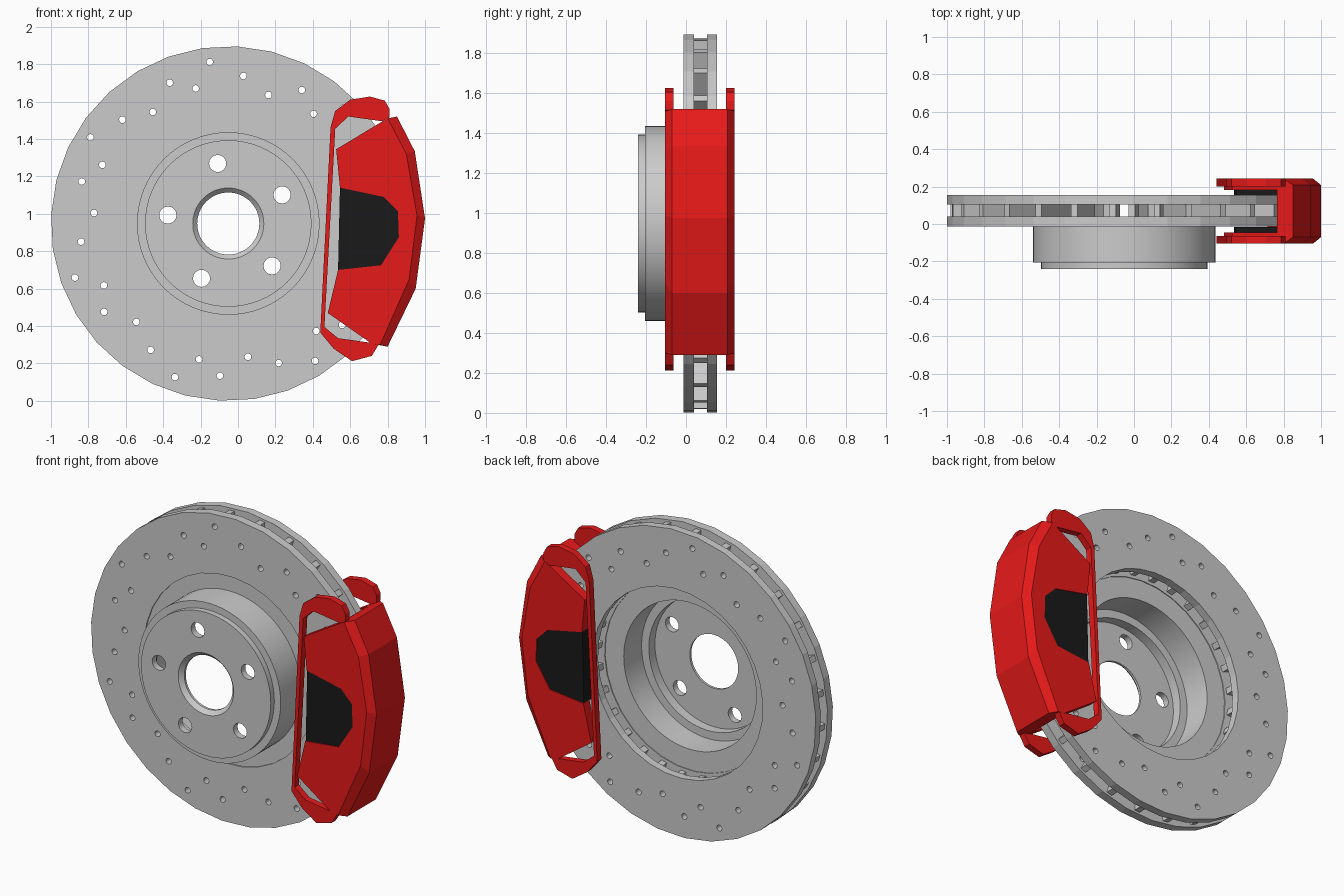
import bpy, bmesh
from math import sin, cos, pi, radians

if "Cube" in bpy.data.objects:
    bpy.data.objects.remove(bpy.data.objects["Cube"])

CX, CZ = -0.052, 0.948        # rotor axis, parallel to y
MID = 0.069                   # mirror plane of the caliper halves


def material(name, col):
    m = bpy.data.materials.new(name)
    m.diffuse_color = (*col, 1)
    m.use_nodes = True
    m.node_tree.nodes["Principled BSDF"].inputs["Base Color"].default_value = m.diffuse_color
    return m


RED = material("red_paint", (0.8, 0.01, 0.01))
BLACK = material("black_pad", (0.01, 0.01, 0.01))


def finish(name, bm, mat=None):
    bmesh.ops.recalc_face_normals(bm, faces=bm.faces)
    me = bpy.data.meshes.new(name)
    bm.to_mesh(me)
    bm.free()
    ob = bpy.data.objects.new(name, me)
    bpy.context.collection.objects.link(ob)
    if mat:
        me.materials.append(mat)
    return ob


def loft(bm, rings, closed):
    """Skin closed rings of points; cap the ends or join them in a loop."""
    vs = [[bm.verts.new(p) for p in r] for r in rings]
    n = len(vs[0])
    for a, b in zip(vs, vs[1:] + vs[:1] if closed else vs[1:]):
        for j in range(n):
            bm.faces.new((a[j], a[(j + 1) % n], b[(j + 1) % n], b[j]))
    if not closed:
        bm.faces.new(vs[0])
        bm.faces.new(vs[-1])


def lathe(name, profile, segs, phase=0.0):
    bm = bmesh.new()
    rings = []
    for i in range(segs):
        a = phase + 2 * pi * i / segs
        rings.append([(CX + r * cos(a), y, CZ + r * sin(a)) for r, y in profile])
    loft(bm, rings, True)
    return finish(name, bm)


def slab(name, outline, y0, y1, mat):
    bm = bmesh.new()
    loft(bm, [[(x, y, z) for x, z in outline] for y in (y0, y1)], False)
    return finish(name, bm, mat)


def drill(targets, holes, radius, sides):
    """Cut round holes along y; holes are (radius, angle in degrees)."""
    bm = bmesh.new()
    for r, deg in holes:
        x, z = CX + r * cos(radians(deg)), CZ + r * sin(radians(deg))
        loft(bm, [[(x + radius * cos(2 * pi * k / sides), y,
                    z + radius * sin(2 * pi * k / sides)) for k in range(sides)]
                  for y in (-0.4, 0.4)], False)
    cutter = finish("hole_cutter", bm)
    cutter.hide_render = True
    for ob in targets:
        mod = ob.modifiers.new("holes", 'BOOLEAN')
        mod.operation, mod.solver, mod.object = 'DIFFERENCE', 'EXACT', cutter
        dg = bpy.context.evaluated_depsgraph_get()
        me = bpy.data.meshes.new_from_object(ob.evaluated_get(dg))
        ob.modifiers.clear()
        ob.data = me
    bpy.data.objects.remove(cutter)


# Two friction plates with drilled holes
plates = []
for name, y0, y1 in (("front_friction_plate", -0.013, 0.04),
                     ("rear_friction_plate", 0.105, 0.155)):
    plates.append(lathe(name, [(0.583, y0), (0.948, y0), (0.948, y1), (0.583, y1)],
                        32, radians(87.1)))
pattern = [(0.869, 148), (0.743, 155), (0.815, 164), (0.72, 175.5), (0.793, 187)]
drill(plates, [(r, a + k * 360 / 7) for k in range(7) for r, a in pattern], 0.018, 12)

# Cooling vanes between the plates
bm = bmesh.new()
for i in range(28):
    a = 2 * pi * (i + 0.3) / 28
    c, s, w = cos(a), sin(a), 0.018
    loft(bm, [[(CX + r * c - t * s, y, CZ + r * s + t * c)
               for r, t in ((0.6, -w), (0.93, -w), (0.93, w), (0.6, w))]
              for y in (0.035, 0.11)], False)
finish("cooling_vanes", bm)

# Hub hat with centre bore and five stud holes
hat = lathe("hub_hat", [
    (0.166, -0.215), (0.19, -0.24), (0.445, -0.24), (0.445, -0.205), (0.488, -0.205),
    (0.488, -0.005), (0.588, -0.005), (0.588, 0.035), (0.455, 0.035), (0.455, -0.14),
    (0.405, -0.14), (0.405, -0.2), (0.166, -0.2)], 64)
drill([hat], [(0.326, 100 + 72 * k) for k in range(5)], 0.046, 16)
bpy.context.view_layer.objects.active = hat
hat.select_set(True)
bpy.ops.object.shade_smooth_by_angle(angle=radians(25))

# Caliper bridge: outer, chamfer and inner arcs in (x, z)
outer = [(0.85, 1.52), (0.945, 1.335), (1.0, 0.975), (0.95, 0.6), (0.80, 0.29)]
chamf = [(0.80, 1.51), (0.90, 1.32), (0.957, 0.99), (0.915, 0.65), (0.76, 0.30)]
inner = [(0.765, 1.49), (0.85, 1.32), (0.915, 0.99), (0.875, 0.65), (0.715, 0.305)]
Y0, Y1 = -0.105, 2 * MID + 0.105
bm = bmesh.new()
loft(bm, [[(c[0], Y0, c[1]), (o[0], Y0 + 0.035, o[1]), (o[0], Y1 - 0.035, o[1]),
           (c[0], Y1, c[1]), (i[0], Y1, i[1]), (i[0], Y0, i[1])]
          for o, c, i in zip(outer, chamf, inner)], False)
finish("caliper_bridge", bm, RED)

# Caliper side walls, brackets and pads, one set on each face of the rotor
notch = [(0.545, 1.14), (0.78, 1.09), (0.855, 1.015), (0.86, 0.875),
         (0.765, 0.725), (0.535, 0.70)]
wall = [(0.525, 1.345)] + notch + [(0.48, 0.47)] + inner[::-1]
bracket = [(0.81, 1.515), (0.81, 1.56), (0.785, 1.605), (0.705, 1.627), (0.60, 1.61),
           (0.52, 1.55), (0.495, 1.465), (0.44, 0.365), (0.51, 0.28), (0.61, 0.212),
           (0.715, 0.24), (0.755, 0.305), (0.70, 0.312), (0.535, 0.335), (0.462, 0.395),
           (0.52, 1.455), (0.59, 1.52), (0.77, 1.495)]
for side, place in (("front", lambda y: y), ("rear", lambda y: 2 * MID - y)):
    for part, outline, a, b, mat in (("caliper_wall", wall, -0.105, -0.045, RED),
                                     ("caliper_bracket", bracket, -0.104, -0.063, RED),
                                     ("brake_pad", notch, -0.1, -0.015, BLACK)):
        slab(f"{side}_{part}", outline, place(a), place(b), mat)
